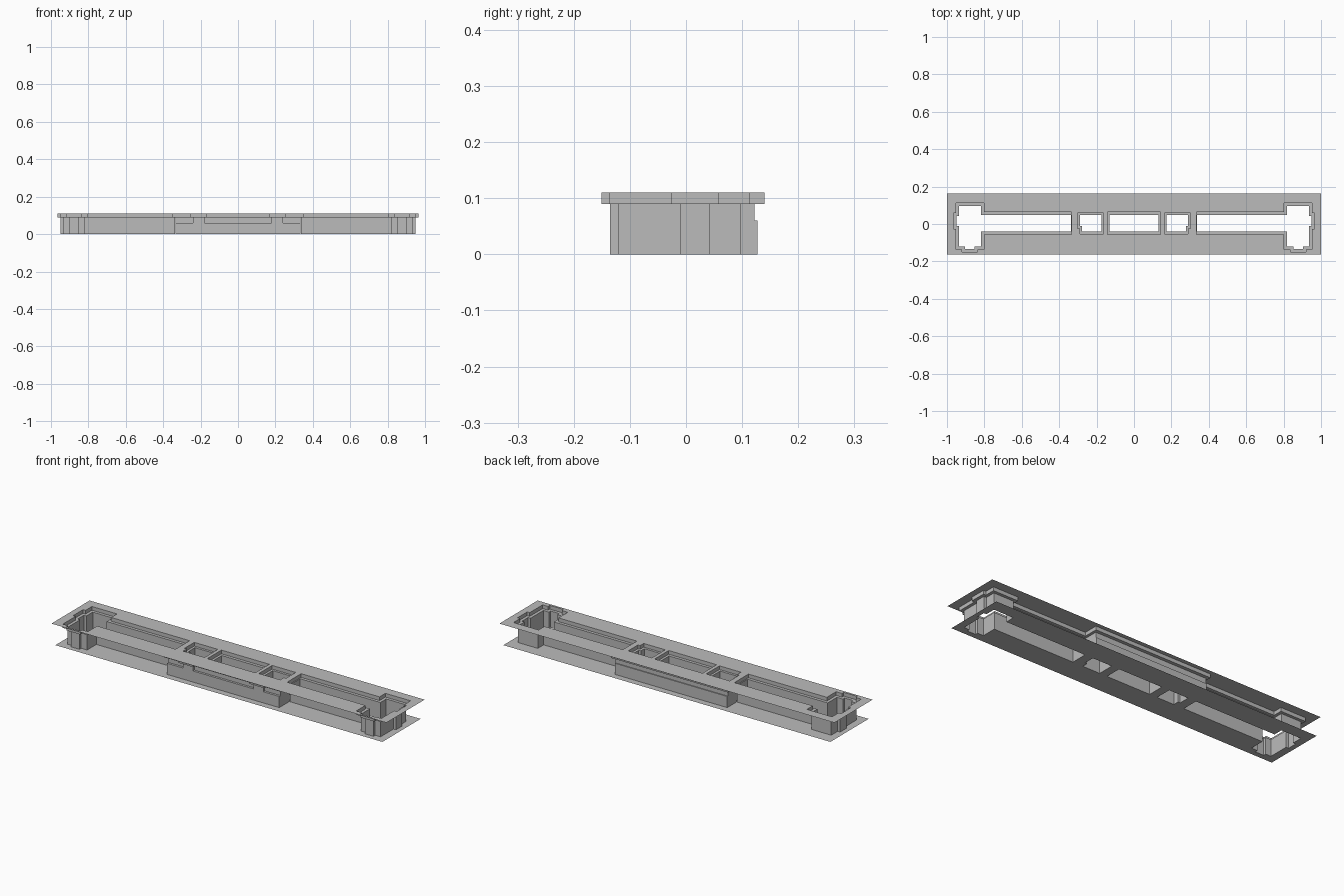
import bpy, bmesh

if "Cube" in bpy.data.objects:
    bpy.data.objects.remove(bpy.data.objects["Cube"])

H, LEDGE, STEP = 0.11, 0.09, 0.06

grey = bpy.data.materials.new("plain_grey")
grey.diffuse_color = (0.5, 0.5, 0.5, 1)
grey.use_nodes = True
grey.node_tree.nodes["Principled BSDF"].inputs["Base Color"].default_value = grey.diffuse_color


def finish(bm, name):
    me = bpy.data.meshes.new(name)
    bm.to_mesh(me)
    bm.free()
    me.materials.append(grey)
    ob = bpy.data.objects.new(name, me)
    bpy.context.collection.objects.link(ob)
    return ob


def rect(x0, x1, y0, y1):
    return [(x0, y0), (x1, y0), (x1, y1), (x0, y1)]


def plate(name, z, outline, holes):
    """Flat sheet with cut-outs."""
    bm = bmesh.new()
    edges = []
    for loop in [outline] + holes:
        vs = [bm.verts.new((x, y, z)) for x, y in loop]
        edges += [bm.edges.new((vs[i - 1], vs[i])) for i in range(len(vs))]
    bmesh.ops.triangle_fill(bm, use_beauty=True, use_dissolve=False,
                            edges=edges, normal=(0, 0, 1))
    for f in bm.faces:
        if f.normal.z < 0:
            f.normal_flip()
    return finish(bm, name)


def skin(bm, rows, closed):
    """Quads between successive rows of (path, z)."""
    rings = [[bm.verts.new((x, y, z)) for x, y in path] for path, z in rows]
    for a, b in zip(rings, rings[1:]):
        n = len(a)
        for i in range(0 if closed else 1, n):
            bm.faces.new((a[i - 1], a[i], b[i], b[i - 1]))


def end_slot(o, xe):
    """Left end pocket with its long slot; o widens it, xe is the inner end."""
    s0, s1 = -0.041 - o, 0.047 + o
    xr = -0.817 + o
    return [(-0.935 - o, 0.097 + o), (-0.935 - o, 0.042 + o),
            (-0.95 - o, 0.042 + o), (-0.95 - o, -0.01 - o),
            (-0.935 - o, -0.01 - o), (-0.935 - o, -0.12 - o),
            (-0.903 - o, -0.12 - o), (-0.903 - o, -0.135 - o),
            (-0.852 + o, -0.135 - o), (-0.852 + o, -0.12 - o),
            (xr, -0.12 - o), (xr, s0), (xe, s0), (xe, s1),
            (xr, s1), (xr, 0.097 + o)]


def side_window(o):
    """Left small window with a notched lower corner."""
    x0, x1, y0, y1 = -0.29 - o, -0.175 + o, -0.041 - o, 0.047 + o
    return [(x0, y1), (x0, -0.01 - o), (x0 + 0.013, -0.01 - o),
            (x0 + 0.013, y0), (x1, y0), (x1, y1)]


def mirror(path):
    return [(-x, y) for x, y in path]


# Cut-out outlines: wide at the top sheet, narrow below the ledge
left = [(end_slot(0.016, -0.333), end_slot(0, -0.338)),
        (side_window(0.013), side_window(0))]
pairs = left + [(mirror(a), mirror(b)) for a, b in left]
pairs.append((rect(-0.143, 0.143, -0.057, 0.063),
              rect(-0.13, 0.13, -0.041, 0.047)))

# Sheets
plate("top_sheet", H, rect(-1, 1, -0.163, 0.163), [a for a, b in pairs])
plate("bottom_sheet", 0, rect(-0.976, 0.976, -0.163, 0.163),
      [b for a, b in pairs])

# Cut-out walls with a ledge
bm = bmesh.new()
for wide, narrow in pairs:
    skin(bm, [(wide, H), (wide, LEDGE), (narrow, LEDGE), (narrow, 0)], True)
bmesh.ops.recalc_face_normals(bm, faces=bm.faces)
finish(bm, "cutout_walls")


def housing(x, inner, base, post, o=0):
    """Path round one side of the centre housing, with two raised posts."""
    half = [(-x, inner), (-x, base), (-0.24 - o, base), (-0.24 - o, post),
            (-0.18 + o, post), (-0.18 + o, base)]
    return half + mirror(half)[::-1]


# Centre housing, back and front, stepped in height
for name, s, mid, low, top, top_post, inner in (
        ("back_housing", 1, 0.122, 0.127, 0.14, 0.14, 0.047),
        ("front_housing", -1, 0.115, 0.127, 0.131, 0.143, 0.041)):
    post = low if s < 0 else mid
    lower = housing(0.335, s * inner, s * low, s * low)
    middle = housing(0.335, s * inner, s * mid, s * post)
    upper = housing(0.349, s * (inner + 0.016), s * top, s * top_post, 0.015)
    bm = bmesh.new()
    skin(bm, [(lower, 0), (lower, STEP), (middle, STEP), (middle, LEDGE),
              (upper, LEDGE), (upper, H)], False)
    # drop the collapsed faces where levels coincide
    bmesh.ops.dissolve_degenerate(bm, dist=1e-5, edges=bm.edges)
    bmesh.ops.recalc_face_normals(bm, faces=bm.faces)
    finish(bm, name)
